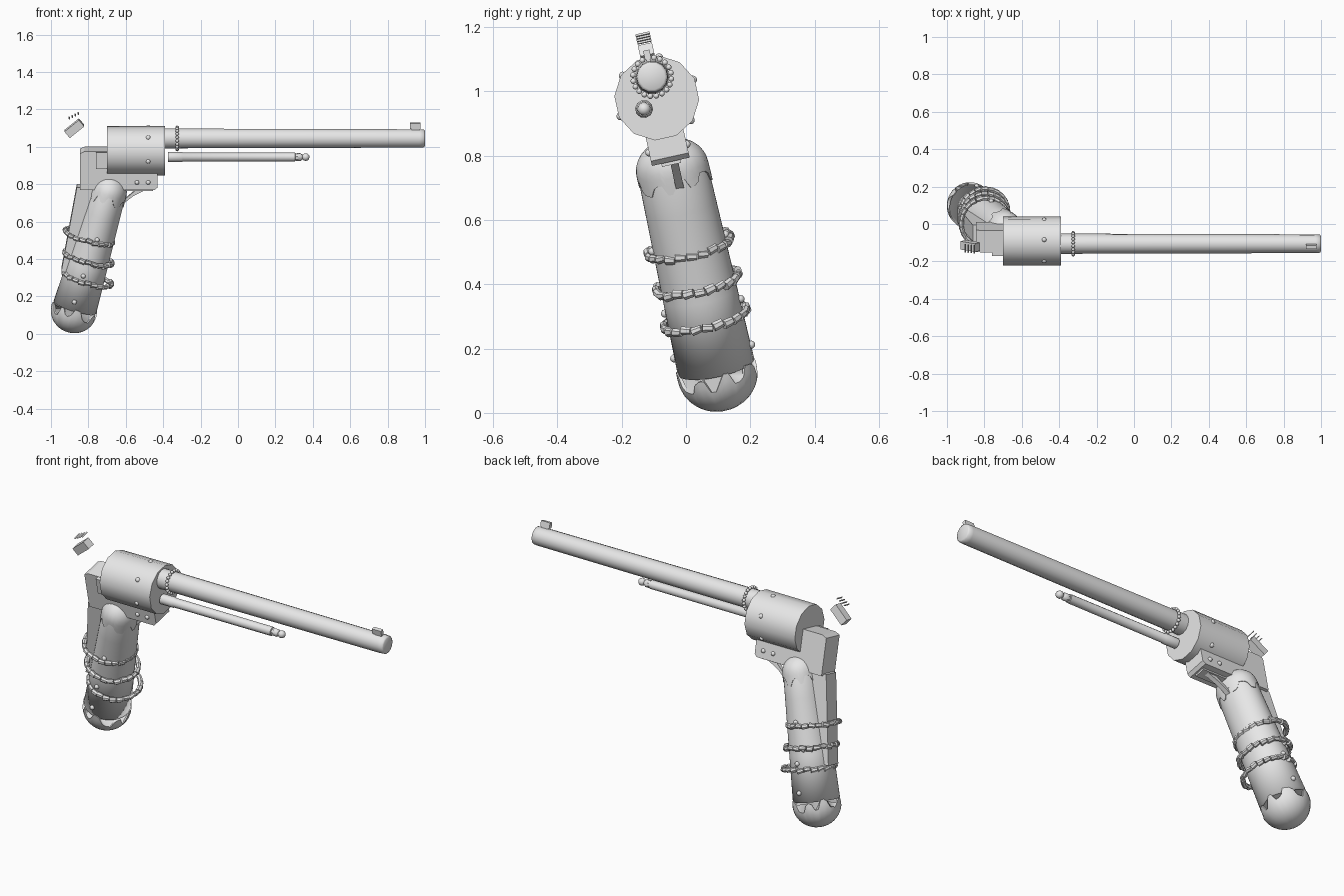
import bpy, bmesh, random
from math import pi, sin, cos, sqrt, atan2
from mathutils import Matrix, Vector

random.seed(4)
cube = bpy.data.objects.get("Cube")
if cube:
    bpy.data.objects.remove(cube, do_unlink=True)

grey = bpy.data.materials.new("plain grey")
grey.use_nodes = True
grey.diffuse_color = (0.8, 0.8, 0.8, 1)
grey.node_tree.nodes["Principled BSDF"].inputs["Base Color"].default_value = (0.8, 0.8, 0.8, 1)

# The whole gun is rolled a little about its barrel direction
ROLL = Matrix.Translation((0, 0.125, 0)) @ Matrix.Rotation(0.217, 4, 'X')
# The grip leans: its own z runs from butt to frame
BUTT, NECK = Vector((-0.877, 0, 0.128)), Vector((-0.69, 0, 0.778))
LENGTH = (NECK - BUTT).length
LEAN = atan2(NECK.x - BUTT.x, NECK.z - BUTT.z)
GRIP = Matrix.Translation(BUTT) @ Matrix.Rotation(LEAN, 4, 'Y')


def finish(name, bm, angle=0.7, place=Matrix()):
    bmesh.ops.recalc_face_normals(bm, faces=bm.faces)
    bm.transform(ROLL @ place)
    mesh = bpy.data.meshes.new(name)
    bm.to_mesh(mesh)
    bm.free()
    mesh.materials.append(grey)
    obj = bpy.data.objects.new(name, mesh)
    bpy.context.collection.objects.link(obj)
    bpy.ops.object.select_all(action='DESELECT')
    obj.select_set(True)
    bpy.context.view_layer.objects.active = obj
    bpy.ops.object.shade_smooth_by_angle(angle=angle)
    return obj


def skin(name, rows, angle=0.7, place=Matrix()):
    """Join rings of points into a closed tube."""
    bm = bmesh.new()
    rings = [[bm.verts.new(p) for p in row] for row in rows]
    n = len(rings[0])
    for a, b in zip(rings, rings[1:]):
        for i in range(n):
            j = (i + 1) % n
            bm.faces.new((a[i], a[j], b[j], b[i]))
    bm.faces.new(rings[0])
    bm.faces.new(rings[-1])
    return finish(name, bm, angle, place)


def rod(name, profile, y, z, sides=12, angle=0.7):
    """Turned part along x, from (x, radius) pairs."""
    turn = [2 * pi * (i + 0.5) / sides for i in range(sides)]
    return skin(name, [[(x, y + r * cos(t), z + r * sin(t)) for t in turn]
                       for x, r in profile], angle)


def plate(name, outline, width, y=0):
    """Side profile in x and z, extruded across y."""
    return skin(name, [[(x, y + s * width / 2, z) for x, z in outline] for s in (-1, 1)], 0.3)


def box(name, centre, size, tilt=0.0):
    bm = bmesh.new()
    bmesh.ops.create_cube(bm, size=1, matrix=Matrix.Diagonal((*size, 1)))
    return finish(name, bm, 0.5, Matrix.Translation(centre) @ Matrix.Rotation(tilt, 4, 'Y'))


def balls(name, spots, radius, place=Matrix()):
    bm = bmesh.new()
    for p in spots:
        bmesh.ops.create_icosphere(bm, subdivisions=2, radius=radius, matrix=Matrix.Translation(p))
    return finish(name, bm, 1.0, place)


# Barrel, cylinder and ejector rod
rod("barrel", [(-0.45, 0.054), (-0.38, 0.054), (0.97, 0.05), (0.995, 0.048), (1.0, 0.04)],
    0, 1.07, 14, 1.2)
rod("cylinder", [(-0.70, 0.131), (-0.39, 0.132)], 0, 1.003, 12)
rod("ejector_rod", [(-0.375, 0.028), (-0.30, 0.028), (-0.295, 0.025), (0.305, 0.024),
                    (0.31, 0.012), (0.33, 0.012)], -0.046, 0.978, 10)
rod("ejector_collar", [(0.30, 0.018), (0.315, 0.021), (0.335, 0.021), (0.345, 0.012)],
    -0.046, 0.978, 8)
balls("ejector_tip", [(0.362, -0.046, 0.978)], 0.021)

# Bead collar at the back of the barrel
balls("barrel_beads", [(-0.325, 0.06 * cos(a), 1.07 + 0.06 * sin(a))
                       for a in (2 * pi * i / 20 for i in range(20))], 0.009)

# Stop notches around the cylinder
balls("cylinder_notches", [(-0.48, 0.126 * cos(a), 1.003 + 0.126 * sin(a))
                           for a in (pi / 3 * i + 0.25 for i in range(6))], 0.013)

# Frame, front sight, hammer and trigger
plate("frame", [(-0.845, 0.80), (-0.845, 1.0), (-0.82, 1.012), (-0.69, 1.012), (-0.69, 0.89),
                (-0.43, 0.89), (-0.43, 0.815), (-0.445, 0.80)], 0.12)
box("loading_gate", (-0.73, -0.055, 0.965), (0.06, 0.05, 0.09))
box("trigger_plate", (-0.53, 0, 0.798), (0.15, 0.06, 0.016))
plate("trigger", [(-0.52, 0.81), (-0.45, 0.81), (-0.56, 0.755), (-0.66, 0.675), (-0.66, 0.69)],
      0.025, 0.01)
box("front_sight_post", (0.95, 0, 1.125), (0.045, 0.012, 0.03))
box("front_sight", (0.948, 0, 1.14), (0.056, 0.02, 0.03))
box("hammer_spur", (-0.875, 0, 1.126), (0.10, 0.045, 0.045), -0.69)
for i in range(4):
    box("hammer_ridge", (-0.902 + 0.016 * i, 0, 1.182 + 0.008 * i), (0.004, 0.045, 0.008), -0.69)
balls("frame_pins", [(x, s * 0.06, 0.842) for x in (-0.54, -0.48) for s in (-1, 1)], 0.012)


# Grip surface: tapered oval column with domed ends
def grip_point(s, a, grow=0.0):
    t = min(max(s / LENGTH, 0), 1)
    over = -s / 0.12 if s < 0 else max(0, (s - LENGTH) / 0.095)
    k = sqrt(max(0.003, 1 - over * over))
    rx, ry = 0.12 - 0.028 * t, 0.122 - 0.012 * t
    return Vector(((rx * k + grow) * cos(a), (ry * k + grow) * sin(a), s))


SIDES = 48
turns = [2 * pi * i / SIDES for i in range(SIDES)]
skin("grip", [[grip_point(s, a) for a in turns]
              for s in (0.02, 0.26, 0.42, 0.55, LENGTH, LENGTH + 0.05)], pi, GRIP)


def jag(a):
    """Drip-like wave around the grip."""
    return min(1, max(-1, 1.8 * sin(8 * a + 0.8 * sin(3 * a)))) + 0.4 * sin(3 * a)


def grip_cap(name, tip, steps, edge, wave):
    rows = []
    for i in range(steps + 1):
        f = 1 - cos(pi / 2 * i / steps)
        rows.append([grip_point(tip + (edge + wave * jag(a) - tip) * f, a, 0.004) for a in turns])
    rows.append([grip_point(edge + wave * jag(a), a, -0.004) for a in turns])
    skin(name, rows, 1.0, GRIP)


grip_cap("butt_cap", -0.12, 9, 0.0, 0.022)
grip_cap("neck_cap", LENGTH + 0.095, 9, LENGTH - 0.035, 0.018)

# Back strap between frame and grip
plate("back_strap", [(-0.862, 0.81), (-0.77, 0.81), (-0.84, 0.35), (-0.945, 0.35)], 0.09)

# Bead strings wound round the grip
for x, z in ((-0.797, 0.532), (-0.80, 0.416), (-0.803, 0.302)):
    bm = bmesh.new()
    count = 24
    for i in range(count):
        a = 2 * pi * i / count
        spot = Vector((0.131 * cos(a), 0.131 * sin(a), random.uniform(-0.004, 0.004)))
        along = Vector((-sin(a), cos(a), random.uniform(-0.25, 0.25)))
        turn = along.to_track_quat('Z', 'Y').to_matrix().to_4x4()
        size = random.uniform(0.013, 0.016)
        bmesh.ops.create_cone(bm, cap_ends=True, segments=7, radius1=size, radius2=size * 0.85,
                              depth=0.032, matrix=Matrix.Translation(spot) @ turn)
    finish("bead_string", bm, 0.6,
           Matrix.Translation((x, 0, z)) @ Matrix.Rotation(0.25, 4, 'Y'))

# Rivets on both sides of the grip
rivets = [grip_point(s, side * pi / 2 + d, 0.002) for side in (-1, 1)
          for s, d in ((0.43, 0.05), (0.29, 0.3), (0.22, -0.1), (0.07, -0.15))]
balls("grip_rivets", rivets, 0.013, GRIP)
